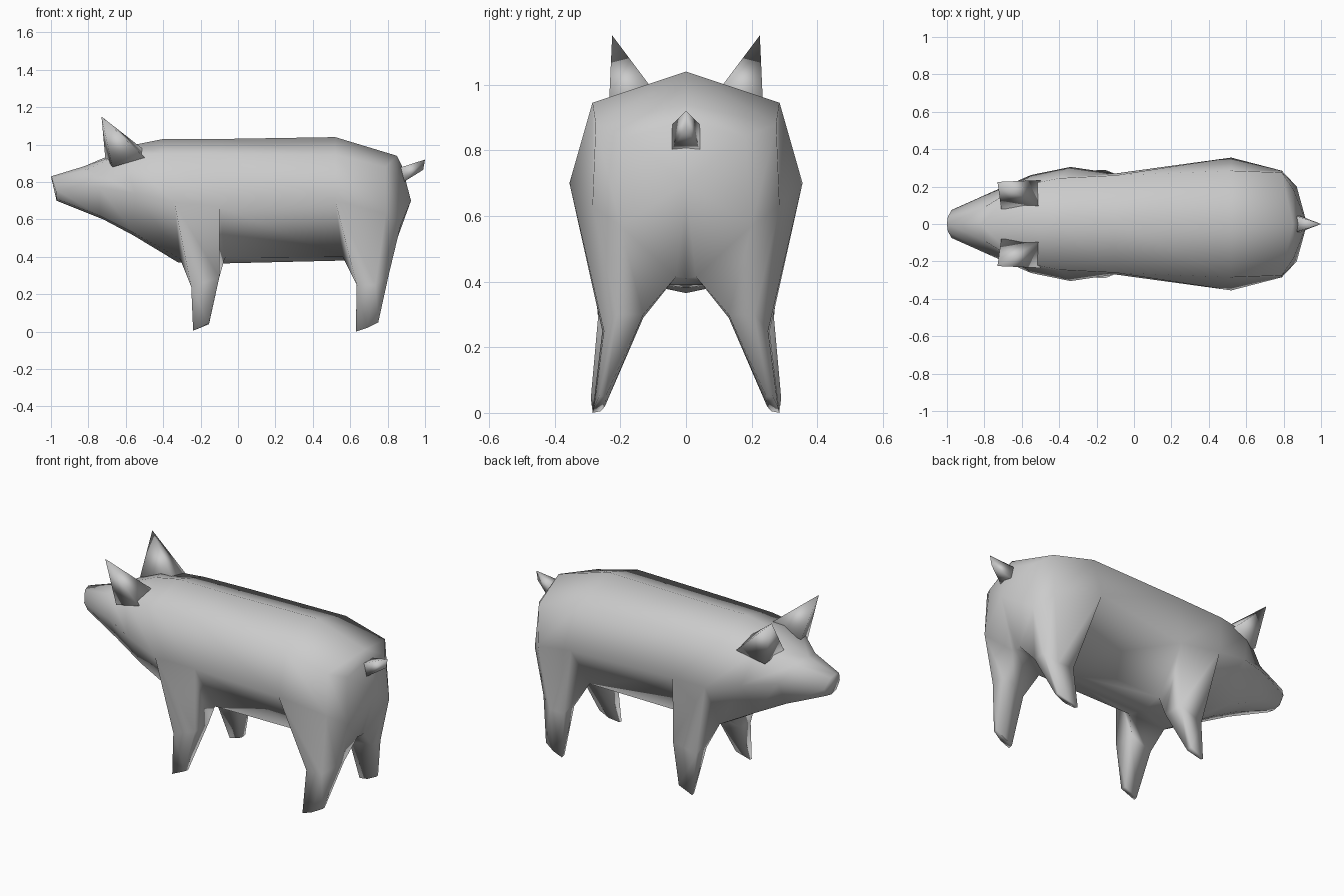
import bpy, bmesh, math

if "Cube" in bpy.data.objects:
    bpy.data.objects.remove(bpy.data.objects["Cube"])

GREY = (0.6, 0.6, 0.6, 1)
skin = bpy.data.materials.new("grey_skin")
skin.use_nodes = True
skin.diffuse_color = GREY
skin.node_tree.nodes["Principled BSDF"].inputs["Base Color"].default_value = GREY


def finish(name, bm, mirror=True):
    """Turn a bmesh into a smooth object, mirrored left to right."""
    mesh = bpy.data.meshes.new(name)
    bm.to_mesh(mesh)
    bm.free()
    mesh.materials.append(skin)
    obj = bpy.data.objects.new(name, mesh)
    bpy.context.collection.objects.link(obj)
    bpy.ops.object.select_all(action='DESELECT')
    obj.select_set(True)
    bpy.context.view_layer.objects.active = obj
    if mirror:
        mod = obj.modifiers.new("mirror", 'MIRROR')
        mod.use_axis = (False, True, False)
        mod.merge_threshold = 0.001
        bpy.ops.object.modifier_apply(modifier=mod.name)
    bm = bmesh.new()
    bm.from_mesh(mesh)
    bmesh.ops.recalc_face_normals(bm, faces=bm.faces)
    bm.to_mesh(mesh)
    bm.free()
    bpy.ops.object.shade_smooth_by_angle(angle=math.radians(110))


def bridge(bm, a, b):
    """Join two closed loops with quads."""
    for i in range(len(a)):
        j = (i + 1) % len(a)
        bm.faces.new((a[i], a[j], b[j], b[i]))


# Half rings of the body from snout to rump: spine, shoulder, flank, belly edge, keel
RINGS = [
    [(-1, 0, .83), (-.995, .04, .82), (-.975, .075, .76), (-.97, .05, .71), (-.97, 0, .70)],
    [(-.82, 0, .885), (-.80, .09, .87), (-.74, .18, .77), (-.74, .10, .62), (-.72, 0, .60)],
    [(-.55, 0, 1.0), (-.62, .20, .95), (-.55, .262, .74), (-.56, .13, .53), (-.56, 0, .515)],
    [(-.4, 0, 1.03), (-.4, .245, .95), (-.34, .305, .69), (-.31, .12, .39), (-.32, 0, .37)],
    [(-.1, 0, 1.03), (-.1, .26, .95), (-.1, .27, .67), (-.07, .12, .395), (-.07, 0, .365)],
    [(.52, 0, 1.04), (.52, .285, .945), (.52, .355, .70), (.56, .12, .40), (.56, 0, .38)],
    [(.85, 0, .94), (.79, .275, .88), (.79, .285, .63), (.72, .07, .39), (.72, 0, .39)],
    [(.875, 0, .89), (.855, .18, .84), (.87, .20, .57), (.82, .03, .415), (.82, 0, .41)],
]
# Legs: first ring, last ring, then knee and foot loops (outer side, then inner side)
LEGS = [
    (3, 4,
     [(-.25, .26, .24), (-.10, .268, .29), (-.10, .14, .29), (-.25, .16, .25)],
     [(-.24, .285, .005), (-.155, .29, .045), (-.155, .255, .04), (-.24, .265, .01)]),
    (5, 7,
     [(.635, .255, .25), (.735, .25, .25), (.805, .21, .30),
      (.80, .13, .30), (.72, .13, .29), (.635, .16, .26)],
     [(.63, .285, 0), (.69, .28, .02), (.75, .265, .05),
      (.75, .245, .05), (.69, .247, .02), (.63, .26, .005)]),
]
bm = bmesh.new()
rings = [[bm.verts.new(p) for p in ring] for ring in RINGS]
for i in range(len(rings) - 1):
    a, b = rings[i], rings[i + 1]
    for k in range(4):
        # The lower flank is left open where a leg grows out of it
        if k != 2 or not any(leg[0] <= i < leg[1] for leg in LEGS):
            bm.faces.new((a[k], b[k], b[k + 1], a[k + 1]))
for first, last, knee, foot in LEGS:
    span = rings[first:last + 1]
    loop = [r[2] for r in span] + [r[3] for r in reversed(span)]
    for points in (knee, foot):
        nxt = [bm.verts.new(p) for p in points]
        bridge(bm, loop, nxt)
        loop = nxt
    bm.faces.new(loop)
# Snout plate and rounded rump
bm.faces.new(rings[0])
rump = bm.verts.new((.925, 0, .70))
for k in range(4):
    bm.faces.new((rings[-1][k], rings[-1][k + 1], rump))
finish("body", bm)

# Ears: four-sided spikes whose outer side runs down into the cheek
bm = bmesh.new()
tip = bm.verts.new((-.73, .225, 1.15))
base = [bm.verts.new(p) for p in (
    (-.67, .205, .88), (-.50, .235, .93), (-.50, .09, .97), (-.71, .08, .93))]
for i in range(4):
    bm.faces.new((base[i], base[(i + 1) % 4], tip))
bm.faces.new(base)
finish("ears", bm)

# Tail: wedge with a pointed edge
bm = bmesh.new()
low = [bm.verts.new((.885, y, .80)) for y in (-.045, .045)]
high = [bm.verts.new((.86, y, .875)) for y in (-.045, .045)]
end_low, end_high = bm.verts.new((.99, 0, .865)), bm.verts.new((1, 0, .92))
bm.faces.new((low[0], low[1], high[1], high[0]))
bm.faces.new((low[0], low[1], end_low))
bm.faces.new((high[0], high[1], end_high))
for s in (0, 1):
    bm.faces.new((low[s], high[s], end_high, end_low))
finish("tail", bm, mirror=False)
